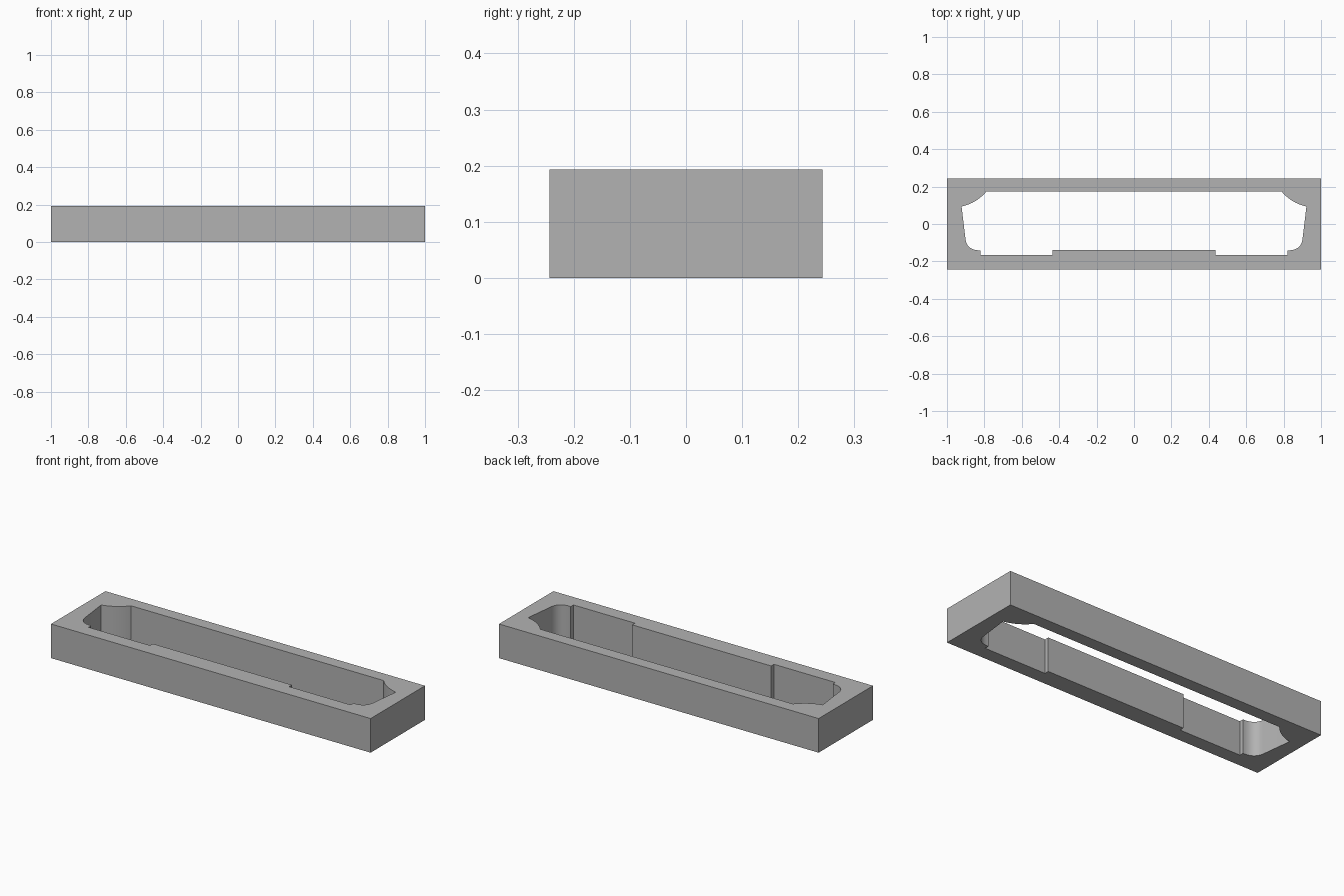
import bpy, bmesh, math
from mathutils import Vector
from mathutils.geometry import interpolate_bezier

cube = bpy.data.objects.get("Cube")
if cube:
    bpy.data.objects.remove(cube, do_unlink=True)

LENGTH, WIDTH, HEIGHT = 2.0, 0.486, 0.193


def prism(name, outline, z0, z1):
    """Extrude a closed outline from z0 to z1."""
    bm = bmesh.new()
    base = bm.faces.new([bm.verts.new((x, y, z0)) for x, y in outline])
    top = bmesh.ops.extrude_face_region(bm, geom=[base])["geom"]
    verts = [v for v in top if isinstance(v, bmesh.types.BMVert)]
    bmesh.ops.translate(bm, verts=verts, vec=(0, 0, z1 - z0))
    bmesh.ops.recalc_face_normals(bm, faces=bm.faces)
    mesh = bpy.data.meshes.new(name)
    bm.to_mesh(mesh)
    bm.free()
    obj = bpy.data.objects.new(name, mesh)
    bpy.context.collection.objects.link(obj)
    return obj


def bend(a, b, c, d, steps=14):
    """Curved run of points from a to d."""
    pts = interpolate_bezier(Vector(a), Vector(b), Vector(c), Vector(d), steps)
    return [(p.x, p.y) for p in pts]


# Half of the opening: bulged back corner, slanted end, rounded front corner, notch
half = bend((0.79, 0.173), (0.82, 0.137), (0.865, 0.105), (0.922, 0.094))
half += bend((0.901, -0.08), (0.896, -0.12), (0.87, -0.141), (0.825, -0.141))
half += [(0.82, -0.141), (0.82, -0.165), (0.435, -0.165), (0.435, -0.14)]
opening = half + [(-x, y) for x, y in reversed(half)]

# Rectangular block with the opening cut right through
x, y = LENGTH / 2, WIDTH / 2
frame = prism("frame_block", [(-x, -y), (x, -y), (x, y), (-x, y)], 0, HEIGHT)
cutter = prism("opening_cutter", opening, -0.1, HEIGHT + 0.1)
cutter.hide_render = True

cut = frame.modifiers.new("opening", "BOOLEAN")
cut.operation = "DIFFERENCE"
cut.solver = "EXACT"
cut.object = cutter
bpy.context.view_layer.objects.active = frame
bpy.ops.object.select_all(action="DESELECT")
frame.select_set(True)
bpy.ops.object.modifier_apply(modifier=cut.name)
bpy.data.objects.remove(cutter, do_unlink=True)
bpy.ops.object.shade_smooth_by_angle(angle=math.radians(25))

# Plain grey finish
grey = bpy.data.materials.new("plain_grey")
grey.use_nodes = True
colour = (0.45, 0.45, 0.45, 1)
grey.diffuse_color = colour
grey.node_tree.nodes["Principled BSDF"].inputs["Base Color"].default_value = colour
frame.data.materials.clear()
frame.data.materials.append(grey)
